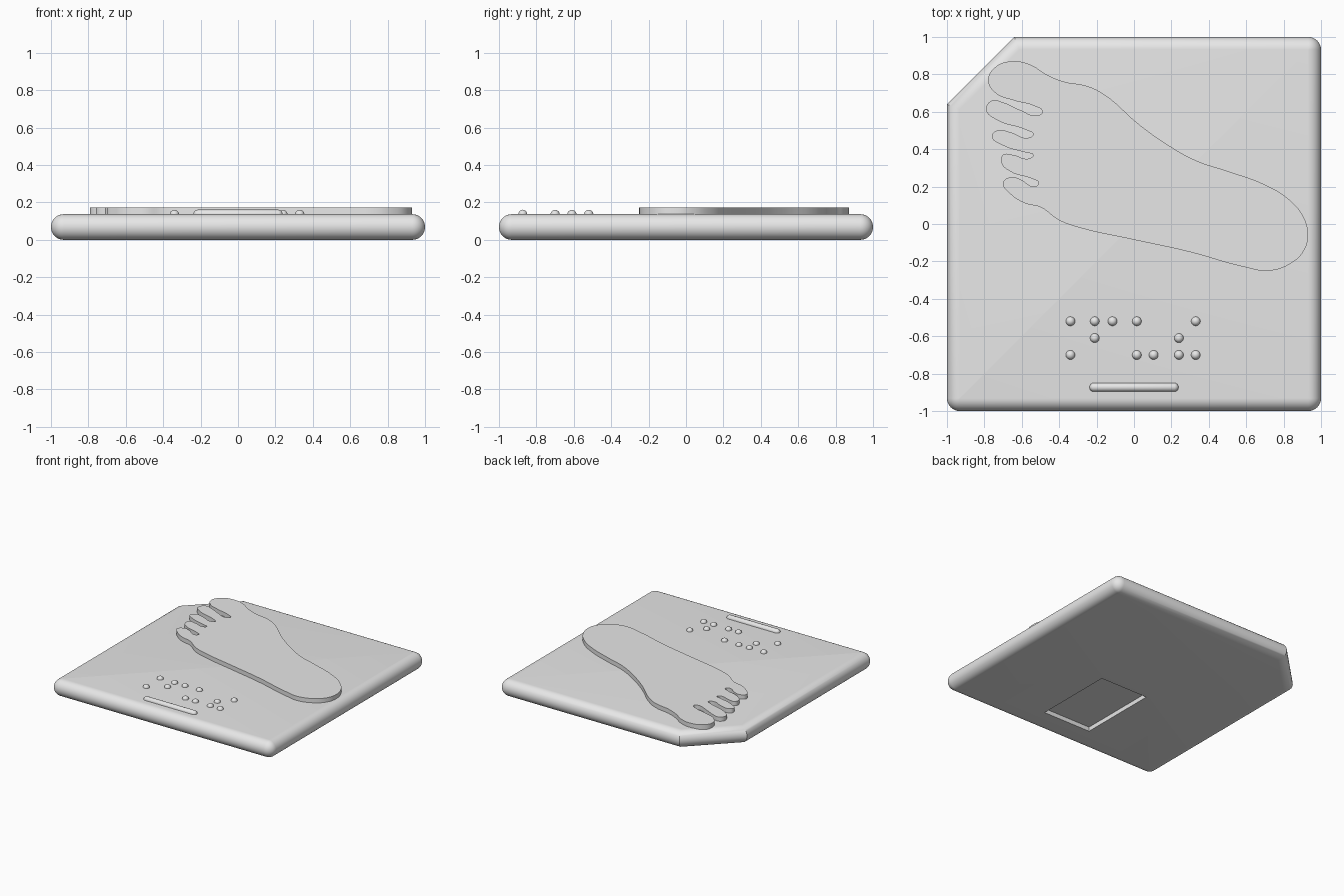
import bpy, bmesh, math
from mathutils import Matrix

cube = bpy.data.objects.get("Cube")
if cube:
    bpy.data.objects.remove(cube, do_unlink=True)

THICK = 0.137          # slab thickness
ROUND = THICK / 2      # fully rounded rim
CUT = 0.36             # size of the clipped corner

grey = bpy.data.materials.new("plain grey")
grey.use_nodes = True
grey.diffuse_color = (0.8, 0.8, 0.8, 1)
grey.node_tree.nodes["Principled BSDF"].inputs["Base Color"].default_value = grey.diffuse_color


def activate(obj):
    bpy.ops.object.select_all(action='DESELECT')
    obj.select_set(True)
    bpy.context.view_layer.objects.active = obj


def add_object(name, mesh):
    mesh.materials.clear()
    mesh.materials.append(grey)
    obj = bpy.data.objects.new(name, mesh)
    bpy.context.collection.objects.link(obj)
    return obj


def from_bmesh(name, bm):
    bmesh.ops.recalc_face_normals(bm, faces=bm.faces)
    mesh = bpy.data.meshes.new(name)
    bm.to_mesh(mesh)
    bm.free()
    return add_object(name, mesh)


def smooth(obj, degrees=30):
    activate(obj)
    bpy.ops.object.shade_smooth_by_angle(angle=math.radians(degrees))


def slab_outline(inset, steps=8):
    """Square with three rounded corners and one clipped corner."""
    points = []
    radius, centre = ROUND - inset, 1 - ROUND
    for sx, sy, start in ((-1, -1, 180), (1, -1, 270), (1, 1, 0)):
        for i in range(steps + 1):
            a = math.radians(start + 90 * i / steps)
            points.append((sx * centre + radius * math.cos(a),
                           sy * centre + radius * math.sin(a)))
    edge = 1 - inset
    clip = 1 - CUT - inset * math.tan(math.pi / 8)
    points += [(-clip, edge), (-edge, clip)]
    return points


# Slab: stacked outlines following a half-round rim
bm = bmesh.new()
rings = []
levels = 16
for k in range(levels + 1):
    a = math.radians(-90 + 180 * k / levels)
    inset = ROUND * 0.99 * (1 - math.cos(a))
    z = ROUND * (1 + math.sin(a))
    rings.append([bm.verts.new((x, y, z)) for x, y in slab_outline(inset)])
for low, high in zip(rings, rings[1:]):
    for i in range(len(low)):
        j = (i + 1) % len(low)
        bm.faces.new((low[i], low[j], high[j], high[i]))
bm.faces.new(rings[0])
bm.faces.new(rings[-1])
slab = from_bmesh("slab", bm)

# Rectangular pocket cut into the underside
bm = bmesh.new()
bmesh.ops.create_cube(bm, size=1, matrix=Matrix.Translation((0, -0.445, 0))
                      @ Matrix.Diagonal((0.43, 0.66, 0.07, 1)))
pocket = from_bmesh("pocket_cutter", bm)
pocket.hide_render = True
cut = slab.modifiers.new("pocket", 'BOOLEAN')
cut.operation = 'DIFFERENCE'
cut.solver = 'EXACT'
cut.object = pocket
activate(slab)
bpy.ops.object.modifier_apply(modifier=cut.name)
bpy.data.objects.remove(pocket, do_unlink=True)
smooth(slab)

# Raised footprint: smooth closed curve, filled and extruded
foot_path = [
    # big toe and inner side
    (-.78, .77), (-.74, .84), (-.65, .87), (-.55, .85), (-.47, .80), (-.37, .76),
    (-.26, .74), (-.17, .70), (.03, .53), (.17, .43), (.33, .34), (.51, .28),
    # heel
    (.7, .21), (.83, .13), (.91, .03), (.93, -.06), (.91, -.14), (.84, -.21), (.72, -.25),
    # outer side
    (.59, -.23), (.3, -.15), (-.02, -.08), (-.29, -.02), (-.4, .02), (-.5, .09), (-.58, .11),
    # smallest toe and gap
    (-.66, .16), (-.7, .22), (-.66, .25), (-.61, .24), (-.53, .2), (-.51, .22), (-.54, .24),
    # fourth toe and gap
    (-.66, .28), (-.71, .33), (-.7, .37), (-.65, .37), (-.56, .35), (-.54, .37), (-.57, .38),
    # third toe and gap
    (-.7, .42), (-.76, .47), (-.73, .5), (-.66, .49), (-.57, .46), (-.54, .48), (-.57, .5),
    # second toe and gap
    (-.74, .56), (-.79, .61), (-.76, .66), (-.7, .65), (-.61, .61), (-.52, .58), (-.49, .6),
    (-.53, .63), (-.64, .66), (-.74, .7),
]
HALF = 0.03
curve = bpy.data.curves.new("footprint_path", 'CURVE')
curve.dimensions = '2D'
curve.fill_mode = 'BOTH'
curve.extrude = HALF
curve.resolution_u = 6
spline = curve.splines.new('BEZIER')
spline.bezier_points.add(len(foot_path) - 1)
spline.use_cyclic_u = True
for point, (x, y) in zip(spline.bezier_points, foot_path):
    point.co = (x, y, 0)
    point.handle_left_type = point.handle_right_type = 'AUTO'
helper = bpy.data.objects.new("footprint_path", curve)
bpy.context.collection.objects.link(helper)
bpy.context.view_layer.update()
foot_mesh = bpy.data.meshes.new_from_object(
    helper.evaluated_get(bpy.context.evaluated_depsgraph_get()))
bpy.data.objects.remove(helper, do_unlink=True)
bm = bmesh.new()
bm.from_mesh(foot_mesh)
bmesh.ops.remove_doubles(bm, verts=bm.verts, dist=0.0001)
bmesh.ops.translate(bm, verts=bm.verts, vec=(0, 0, 0.172 - HALF))
smooth(from_bmesh("footprint", bm))

# Raised dots, listed row by row
dot_rows = {
    -0.52: (-.34, -.21, -.115, .015, .33),
    -0.61: (-.21, .24),
    -0.70: (-.34, .015, .105, .24, .33),
}
bm = bmesh.new()
for y, row in dot_rows.items():
    for x in row:
        bmesh.ops.create_uvsphere(bm, u_segments=20, v_segments=12, radius=0.025,
                                  matrix=Matrix.Translation((x, y, THICK - 0.002)))
smooth(from_bmesh("raised_dots", bm), 60)

# Raised bar: a sphere stretched into a capsule along x
bm = bmesh.new()
bmesh.ops.create_uvsphere(bm, u_segments=20, v_segments=11, radius=0.024,
                          matrix=Matrix.Rotation(math.pi / 2, 4, 'Y'))
for v in bm.verts:
    v.co.x += math.copysign(0.214, v.co.x)
bmesh.ops.translate(bm, verts=bm.verts, vec=(0, -0.873, THICK))
smooth(from_bmesh("raised_bar", bm), 60)
